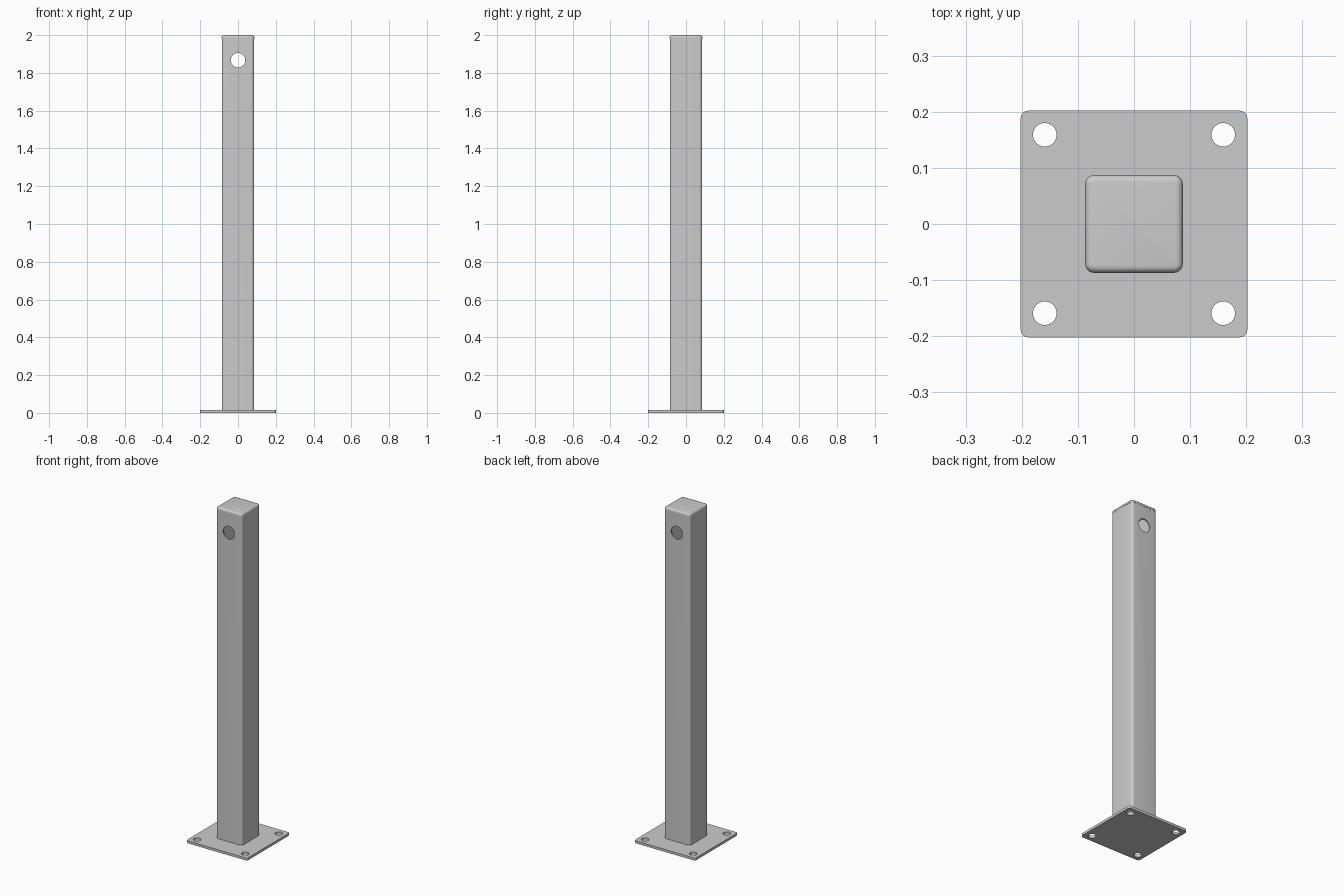
import bpy, bmesh, math

if "Cube" in bpy.data.objects:
    bpy.data.objects.remove(bpy.data.objects["Cube"])


def activate(ob):
    bpy.ops.object.select_all(action='DESELECT')
    ob.select_set(True)
    bpy.context.view_layer.objects.active = ob


def rounded_square(half, radius, steps=6):
    """Outline points of a square with rounded corners."""
    pts = []
    for i, (sx, sy) in enumerate([(1, 1), (-1, 1), (-1, -1), (1, -1)]):
        for k in range(steps + 1):
            a = math.radians(90 * (i + k / steps))
            pts.append((sx * (half - radius) + radius * math.cos(a),
                        sy * (half - radius) + radius * math.sin(a)))
    return pts


def loft(name, sections):
    """Closed solid through rounded-square sections (half, radius, z)."""
    bm = bmesh.new()
    rings = [[bm.verts.new((x, y, z)) for x, y in rounded_square(h, r)]
             for h, r, z in sections]
    n = len(rings[0])
    for a, b in zip(rings, rings[1:]):
        for i in range(n):
            j = (i + 1) % n
            bm.faces.new((a[i], a[j], b[j], b[i]))
    bm.faces.new(rings[0][::-1])
    bm.faces.new(rings[-1])
    mesh = bpy.data.meshes.new(name)
    bm.to_mesh(mesh)
    bm.free()
    ob = bpy.data.objects.new(name, mesh)
    bpy.context.collection.objects.link(ob)
    return ob


def cylinder(radius, depth, loc, rot=(0, 0, 0)):
    bpy.ops.mesh.primitive_cylinder_add(vertices=48, radius=radius, depth=depth,
                                        location=loc, rotation=rot)
    return bpy.context.object


def cut(ob, cutter):
    mod = ob.modifiers.new("cut", 'BOOLEAN')
    mod.operation = 'DIFFERENCE'
    mod.solver = 'EXACT'
    mod.object = cutter
    activate(ob)
    bpy.ops.object.modifier_apply(modifier=mod.name)
    bpy.data.objects.remove(cutter, do_unlink=True)


PLATE_T, CAP_Z = 0.015, 1.982

# base plate with four bolt holes
plate = loft("base_plate", [(0.202, 0.014, 0), (0.202, 0.014, PLATE_T)])
for sx in (-1, 1):
    for sy in (-1, 1):
        cut(plate, cylinder(0.021, 0.1, (sx * 0.159, sy * 0.159, 0)))

# hollow square post with a hole through front and back walls
post = loft("post", [(0.0858, 0.016, PLATE_T), (0.0858, 0.016, CAP_Z)])
cut(post, loft("bore", [(0.0778, 0.009, -0.1), (0.0778, 0.009, 2.1)]))
cut(post, cylinder(0.0385, 0.4, (0, 0, 1.867), (math.pi / 2, 0, 0)))

# cap with a rounded top edge
edge = 0.012
sections = [(0.087, 0.016, CAP_Z)]
for k in range(6):
    a = math.pi / 2 * k / 5
    inset = edge * (1 - math.cos(a))
    sections.append((0.087 - inset, 0.016 - inset, 2 - edge + edge * math.sin(a)))
cap = loft("top_cap", sections)

for ob in (plate, post, cap):
    activate(ob)
    bpy.ops.object.shade_smooth_by_angle(angle=math.radians(30))
